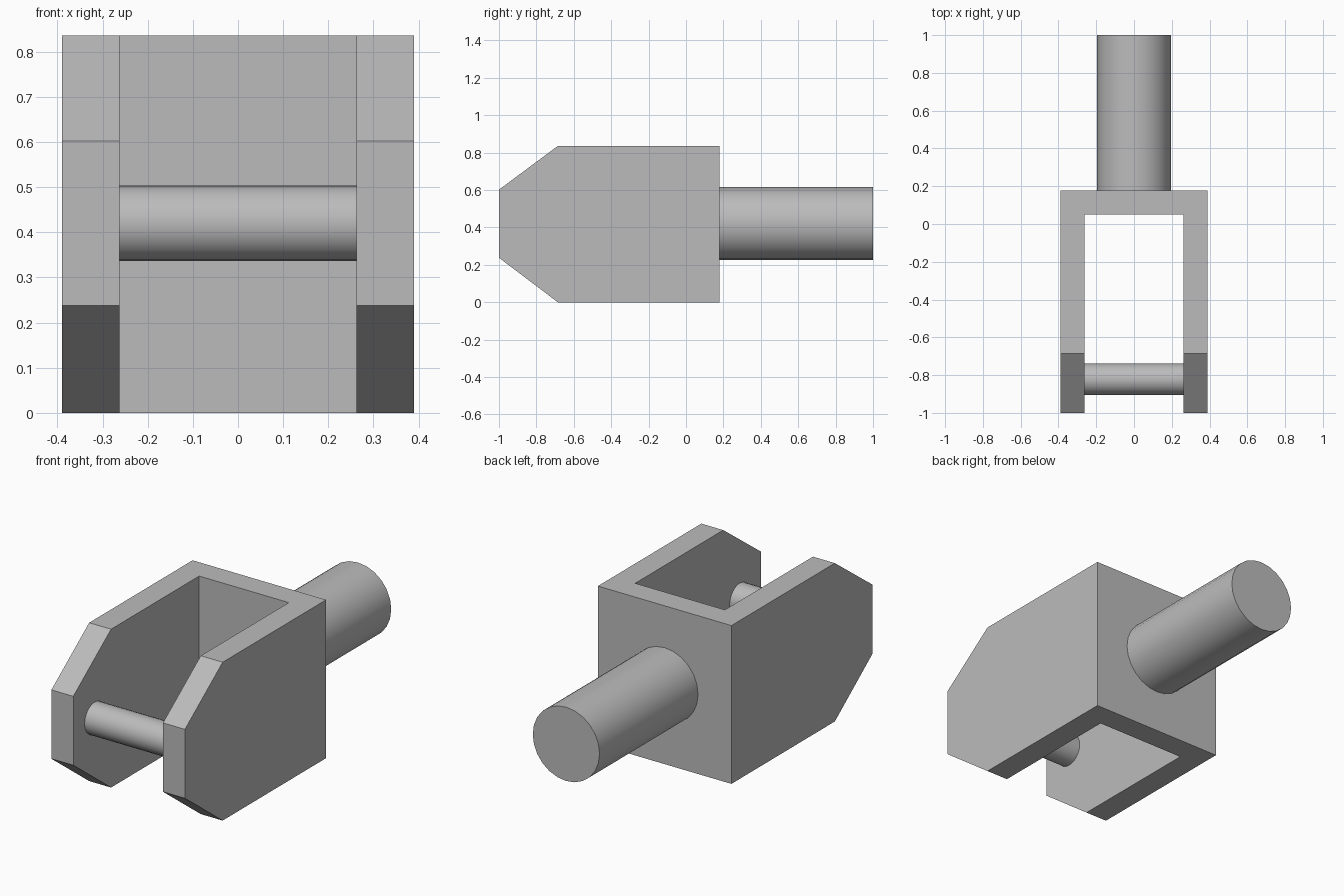
import bpy, bmesh, math
from mathutils import Matrix

cube = bpy.data.objects.get("Cube")
if cube:
    bpy.data.objects.remove(cube, do_unlink=True)

# Single grey metal
metal = bpy.data.materials.new("grey metal")
metal.use_nodes = True
GREY = (0.5, 0.5, 0.5, 1)
metal.diffuse_color = GREY
metal.node_tree.nodes["Principled BSDF"].inputs["Base Color"].default_value = GREY

HALF_W, SLOT_W = 0.39, 0.262
HEIGHT, MID = 0.836, 0.42
BACK, SLOT_BACK = 0.178, 0.05


def add_object(name, bm):
    bmesh.ops.recalc_face_normals(bm, faces=bm.faces)
    mesh = bpy.data.meshes.new(name)
    bm.to_mesh(mesh)
    bm.free()
    mesh.materials.append(metal)
    obj = bpy.data.objects.new(name, mesh)
    bpy.context.collection.objects.link(obj)
    return obj


def side_prism(name, profile, half_width):
    """Extrude a (y, z) profile across x."""
    bm = bmesh.new()
    face = bm.faces.new([bm.verts.new((-half_width, y, z)) for y, z in profile])
    new = bmesh.ops.extrude_face_region(bm, geom=[face])["geom"]
    bmesh.ops.translate(bm, vec=(2 * half_width, 0, 0),
                        verts=[v for v in new if isinstance(v, bmesh.types.BMVert)])
    return add_object(name, bm)


def rod(name, radius, length, centre, axis, sides):
    bm = bmesh.new()
    bmesh.ops.create_cone(bm, cap_ends=True, segments=sides, radius1=radius,
                          radius2=radius, depth=length,
                          matrix=Matrix.Translation(centre)
                          @ Matrix.Rotation(math.pi / 2, 4, axis))
    obj = add_object(name, bm)
    bpy.ops.object.select_all(action='DESELECT')
    bpy.context.view_layer.objects.active = obj
    obj.select_set(True)
    bpy.ops.object.shade_smooth_by_angle(angle=math.radians(35))
    return obj


# Forked yoke with chamfered arm tips
yoke = side_prism("yoke", [(BACK, 0), (BACK, HEIGHT), (-0.685, HEIGHT),
                           (-1, 0.602), (-1, 0.238), (-0.685, 0)], HALF_W)

# Slot between the arms
cutter = side_prism("slot_cutter", [(SLOT_BACK, -0.2), (SLOT_BACK, 1.2),
                                    (-1.2, 1.2), (-1.2, -0.2)], SLOT_W)
cutter.hide_render = True
slot = yoke.modifiers.new("slot", 'BOOLEAN')
slot.operation = 'DIFFERENCE'
slot.solver = 'EXACT'
slot.object = cutter
bpy.context.view_layer.objects.active = yoke
bpy.ops.object.modifier_apply(modifier=slot.name)
bpy.data.objects.remove(cutter, do_unlink=True)

# Cross pin between the arms and shank behind the yoke
rod("cross_pin", 0.084, 2 * SLOT_W, (0, -0.822, MID), 'Y', 24)
rod("shank", 0.195, 1 - BACK, (0, (1 + BACK) / 2, MID), 'X', 24)
